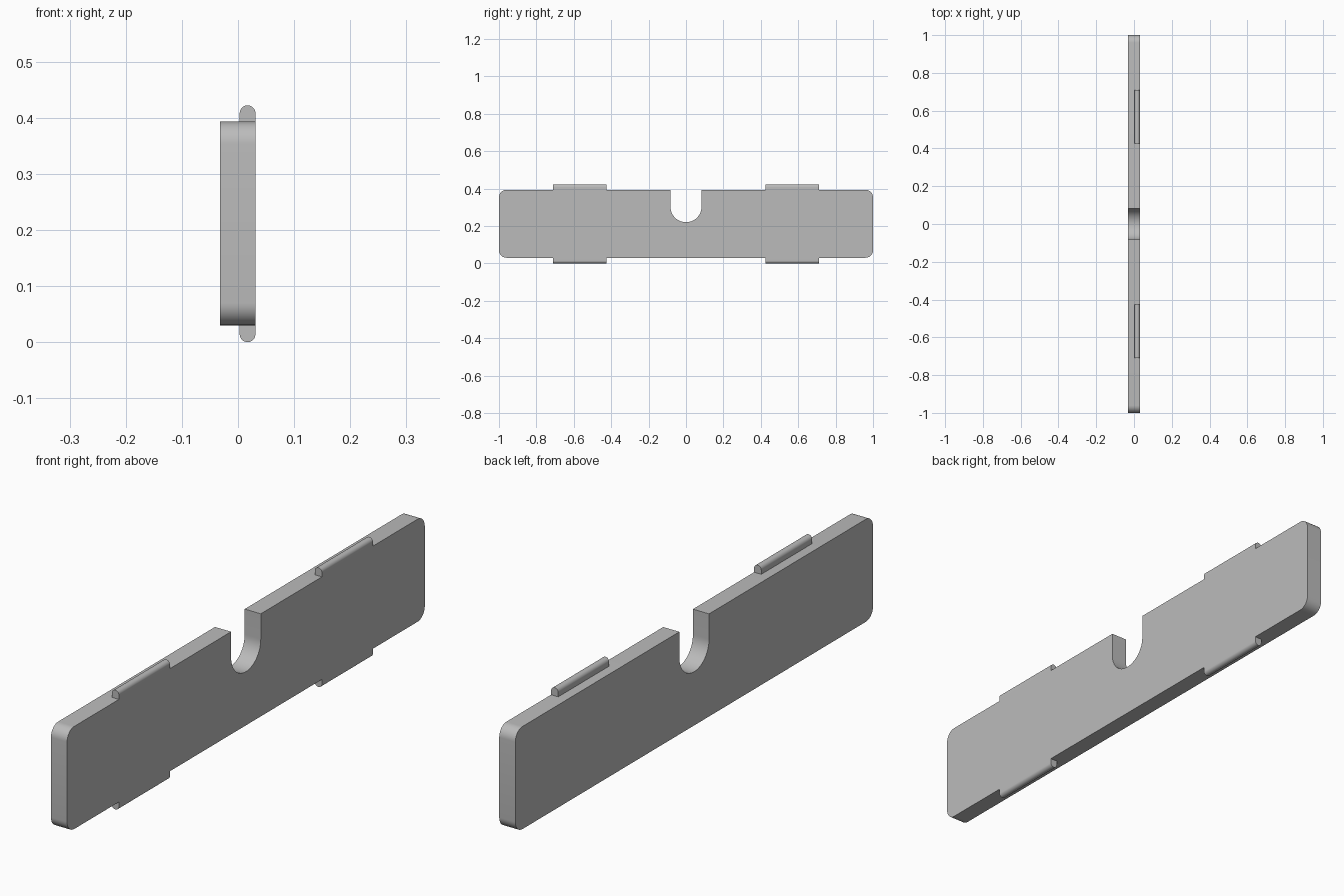
import bpy, bmesh
from math import sin, cos, pi
from mathutils import Vector

if "Cube" in bpy.data.objects:
    bpy.data.objects.remove(bpy.data.objects["Cube"])

grey = bpy.data.materials.new("plain grey")
grey.use_nodes = True
colour = (0.5, 0.5, 0.5, 1)
grey.diffuse_color = colour
grey.node_tree.nodes["Principled BSDF"].inputs["Base Color"].default_value = colour

X_BACK, X_FACE = -0.032, 0.031      # plate thickness
Z_LOW, Z_HIGH = 0.03, 0.393         # plate height
CORNER = 0.04
NOTCH_R, NOTCH_Z = 0.083, 0.303
TAB_R = 0.014
TAB_START, TAB_END = 0.425, 0.71


def arc(cu, cv, r, start, end, steps):
    angles = [start + (end - start) * i / steps for i in range(steps + 1)]
    return [(cu + r * cos(a), cv + r * sin(a)) for a in angles]


def extrude_profile(name, points, shift):
    """Sweep a closed flat outline along the shift vector."""
    bm = bmesh.new()
    face = bm.faces.new([bm.verts.new(p) for p in points])
    swept = bmesh.ops.extrude_face_region(bm, geom=[face], use_keep_orig=True)
    moved = [g for g in swept["geom"] if isinstance(g, bmesh.types.BMVert)]
    bmesh.ops.translate(bm, verts=moved, vec=Vector(shift))
    bmesh.ops.recalc_face_normals(bm, faces=bm.faces)
    mesh = bpy.data.meshes.new(name)
    bm.to_mesh(mesh)
    bm.free()
    mesh.materials.append(grey)
    obj = bpy.data.objects.new(name, mesh)
    bpy.context.collection.objects.link(obj)
    bpy.ops.object.select_all(action="DESELECT")
    obj.select_set(True)
    bpy.context.view_layer.objects.active = obj
    bpy.ops.object.shade_smooth_by_angle(angle=pi / 6)
    return obj


# Plate: rounded rectangle with a round-bottomed notch in its top edge
y_in, low, high = 1 - CORNER, Z_LOW + CORNER, Z_HIGH - CORNER
outline = (arc(-y_in, low, CORNER, pi, 1.5 * pi, 10)
           + arc(y_in, low, CORNER, 1.5 * pi, 2 * pi, 10)
           + arc(y_in, high, CORNER, 0, pi / 2, 10)
           + [(NOTCH_R, Z_HIGH)]
           + arc(0, NOTCH_Z, NOTCH_R, 0, -pi, 32)
           + [(-NOTCH_R, Z_HIGH)]
           + arc(-y_in, high, CORNER, pi / 2, pi, 10))
extrude_profile("plate", [(X_BACK, y, z) for y, z in outline],
                (X_FACE - X_BACK, 0, 0))

# Tabs: rounded ribs on both long edges, flush with the face
tab_x = X_FACE - TAB_R
top_z = 0.422 - TAB_R
for edge, base, centre, turn in (("top", Z_HIGH, top_z, pi),
                                 ("bottom", Z_LOW, TAB_R, -pi)):
    rib = ([(X_FACE, base)] + arc(tab_x, centre, TAB_R, 0, turn, 16)
           + [(X_FACE - 2 * TAB_R, base)])
    for end, side in (("front", -1), ("back", 1)):
        extrude_profile(f"{edge}_{end}_tab",
                        [(x, side * TAB_START, z) for x, z in rib],
                        (0, side * (TAB_END - TAB_START), 0))
